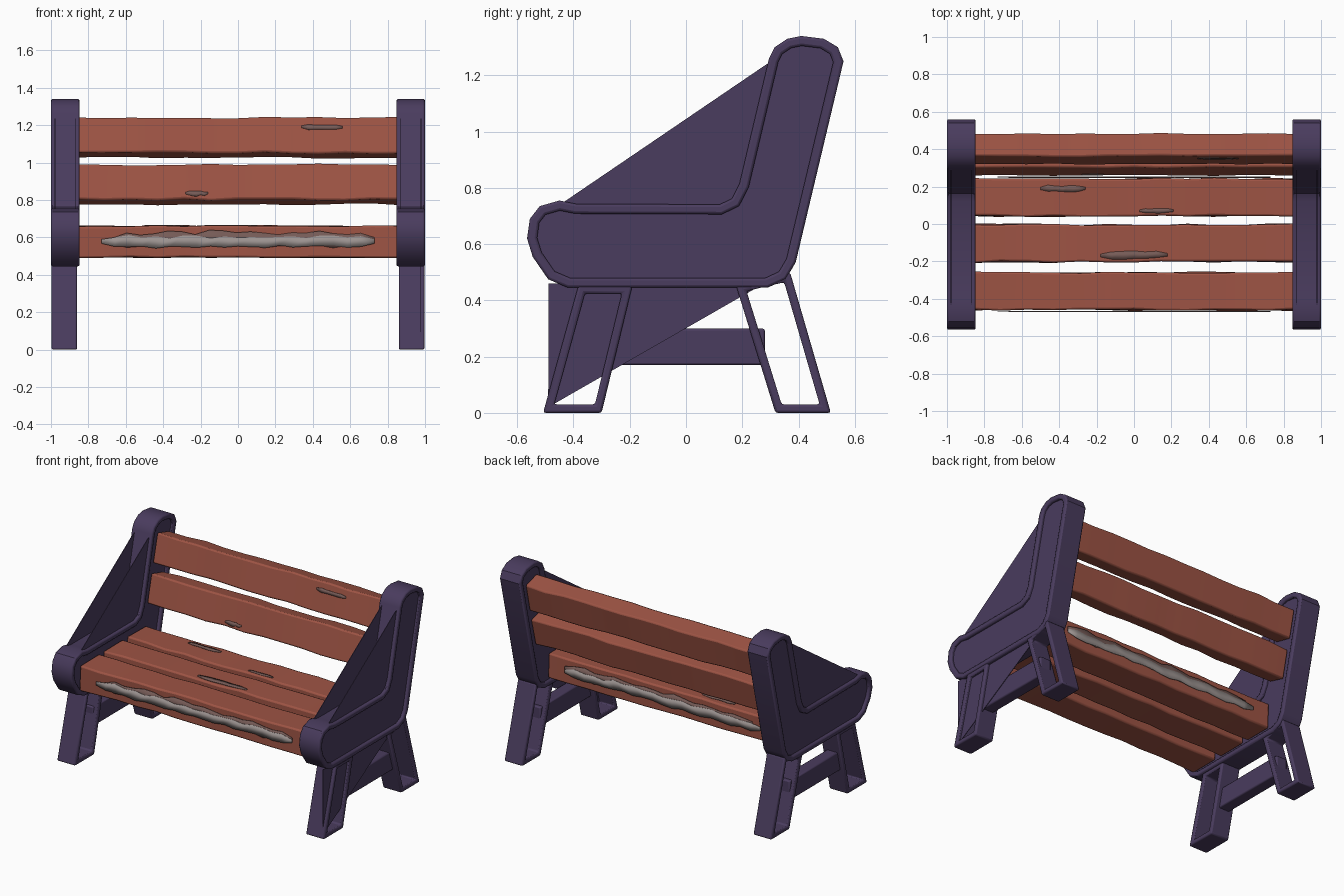
import bpy, bmesh, math, random
from mathutils import Vector

cube = bpy.data.objects.get("Cube")
if cube:
    bpy.data.objects.remove(cube)
random.seed(4)
parts = []


def material(name, rgb):
    m = bpy.data.materials.new(name)
    m.use_nodes = True
    m.diffuse_color = (*rgb, 1)
    m.node_tree.nodes["Principled BSDF"].inputs["Base Color"].default_value = (*rgb, 1)
    return m


purple = material("purple metal", (0.068, 0.045, 0.112))
wood = material("red brown wood", (0.34, 0.088, 0.058))
grey = material("bare grey wood", (0.33, 0.29, 0.28))
worn = material("worn brown wood", (0.18, 0.105, 0.095))


def finish(name, bm, mat, bevel=0.0):
    bmesh.ops.recalc_face_normals(bm, faces=bm.faces)
    mesh = bpy.data.meshes.new(name)
    bm.to_mesh(mesh)
    bm.free()
    mesh.materials.append(mat)
    ob = bpy.data.objects.new(name, mesh)
    bpy.context.collection.objects.link(ob)
    if bevel:
        mod = ob.modifiers.new("bevel", "BEVEL")
        mod.width = bevel
        mod.segments = 2
        mod.limit_method = "ANGLE"
        mod.angle_limit = math.radians(40)
    parts.append(ob)
    return ob


def inset(points, d):
    """Mitred inward offset of a clockwise outline."""
    out = []
    for i, p in enumerate(points):
        p = Vector(p)
        a = (p - Vector(points[i - 1])).normalized()
        b = (Vector(points[(i + 1) % len(points)]) - p).normalized()
        na, nb = Vector((a.y, -a.x)), Vector((b.y, -b.x))
        out.append(p + (na + nb) * d / (1 + na.dot(nb)))
    return out


def strap(name, outline, x0, x1, thick):
    """Flat band bent around a closed side outline."""
    bm = bmesh.new()
    rings = []
    for pts, x in ((outline, x0), (outline, x1),
                   (inset(outline, thick), x1), (inset(outline, thick), x0)):
        rings.append([bm.verts.new((x, p[0], p[1])) for p in pts])
    n = len(outline)
    for k in range(4):
        a, b = rings[k], rings[(k + 1) % 4]
        for i in range(n):
            j = (i + 1) % n
            bm.faces.new((a[i], a[j], b[j], b[i]))
    return finish(name, bm, purple, 0.009)


def sheet(name, outline, x):
    """Thin upright plate at a given x."""
    bm = bmesh.new()
    low = [bm.verts.new((x - 0.002, p[0], p[1])) for p in outline]
    high = [bm.verts.new((x + 0.002, p[0], p[1])) for p in outline]
    bm.faces.new(low)
    bm.faces.new(high)
    for i in range(len(low)):
        j = (i + 1) % len(low)
        bm.faces.new((low[i], low[j], high[j], high[i]))
    return finish(name, bm, purple)


def box(name, centre, size, mat, bevel):
    bm = bmesh.new()
    bmesh.ops.create_cube(bm, size=1)
    bmesh.ops.scale(bm, vec=size, verts=bm.verts)
    bmesh.ops.translate(bm, vec=centre, verts=bm.verts)
    return finish(name, bm, mat, bevel)


def plank(name, y, z, width, thick, angle):
    """Uneven board along x; width runs along the tilted direction."""
    bm = bmesh.new()
    u = Vector((0, math.cos(angle), math.sin(angle)))
    v = Vector((0, -math.sin(angle), math.cos(angle)))
    rings = []
    count = 13
    for i in range(count):
        x = -0.86 + 1.72 * i / (count - 1)
        ring = []
        for su, sv in ((-1, -1), (1, -1), (1, 1), (-1, 1)):
            a = su * (width / 2 - random.uniform(0, 0.011))
            b = sv * (thick / 2 - random.uniform(0, 0.007))
            ring.append(bm.verts.new(Vector((x, y, z)) + u * a + v * b))
        rings.append(ring)
    for a, b in zip(rings, rings[1:]):
        for k in range(4):
            m = (k + 1) % 4
            bm.faces.new((a[k], a[m], b[m], b[k]))
    bm.faces.new(rings[0])
    bm.faces.new(rings[-1])
    return finish(name, bm, wood, 0.01)


def patch(name, centre, up, length, height, mat):
    """Ragged flat plate of worn paint."""
    bm = bmesh.new()
    up = Vector(up).normalized()
    count = max(6, int(length * 14))
    rows = []
    for i in range(count + 1):
        t = i / count
        taper = 0.35 if i in (0, count) else random.uniform(0.65, 1)
        base = Vector(centre) + Vector(((t - 0.5) * length, 0, 0))
        shift = random.uniform(-0.1, 0.1) * height
        rows.append([bm.verts.new(base + up * (s * taper * height / 2 + shift))
                     for s in (-1, 1)])
    for a, b in zip(rows, rows[1:]):
        bm.faces.new((a[0], b[0], b[1], a[1]))
    ob = finish(name, bm, mat)
    mod = ob.modifiers.new("thickness", "SOLIDIFY")
    mod.thickness = 0.004
    mod.offset = 0
    return ob


# Side outlines (y, z), clockwise
arm_front = [(-0.42, 0.445), (-0.49, 0.475), (-0.545, 0.555), (-0.565, 0.62),
             (-0.555, 0.69), (-0.52, 0.735), (-0.45, 0.755)]
elbow = [(-0.39, 0.743), (0.12, 0.741), (0.163, 0.762), (0.19, 0.815)]
post = [(0.295, 1.26), (0.315, 1.3), (0.36, 1.33), (0.41, 1.34), (0.49, 1.33),
        (0.54, 1.3), (0.56, 1.25), (0.39, 0.535), (0.355, 0.475), (0.29, 0.445)]
loop = arm_front + elbow + post
middle = inset(loop, 0.015)
web = middle[:len(arm_front)] + middle[len(arm_front) + len(elbow):]
front_leg = [(-0.19, 0.455), (-0.3, 0), (-0.508, 0), (-0.382, 0.455)]
back_leg = [(0.37, 0.5), (0.515, 0), (0.318, 0), (0.177, 0.455)]

# End frames, legs, braces and side sheets
for s, side in ((1, "left"), (-1, "right")):
    strap(side + "_arm_and_post", loop, s * 0.847, s * 1.0, 0.035)
    strap(side + "_front_leg", front_leg, s * 0.86, s * 0.997, 0.03)
    strap(side + "_back_leg", back_leg, s * 0.86, s * 0.997, 0.03)
    sheet(side + "_outer_sheet", web, s * 0.978)
    sheet(side + "_inner_sheet", web, s * 0.868)
    box(side + "_brace", (s * 0.93, 0.005, 0.235), (0.08, 0.55, 0.13), purple, 0.008)
sheet("left_leg_gusset", [(-0.49, 0.02), (-0.488, 0.46), (0.26, 0.45)], 0.975)

# Seat and back boards
for i, y in enumerate((-0.36, -0.103, 0.142)):
    plank(f"seat_plank_{i + 1}", y, 0.577, 0.212, 0.175, 0)
lean = math.radians(13.3)
for i, (y, z) in enumerate(((0.342, 0.883), (0.4025, 1.133))):
    plank(f"back_plank_{i + 1}", y, z, 0.205, 0.134, math.pi / 2 - lean)

# Worn paint on the seat edges
for name, y, out in (("front", -0.466, -1), ("rear", 0.248, 1)):
    patch(name + "_edge_wear", (0.03, y, 0.59), (0, 0, 1), 1.4, 0.085, worn)
    patch(name + "_edge_bare_wood", (0, y + out * 0.003, 0.577), (0, 0, 1), 1.46, 0.065, grey)

# Small scuffs on the seat tops and back boards
for x, y, w, h in ((-0.38, 0.19, 0.24, 0.04), (0, -0.165, 0.36, 0.045), (0.12, 0.07, 0.18, 0.03)):
    patch("seat_scuff", (x, y, 0.6635), (0, 1, 0), w, h, worn)
slope = (0, math.sin(lean), math.cos(lean))
for x, y, z, w in ((0.45, 0.351, 1.19, 0.22), (-0.22, 0.264, 0.835, 0.12)):
    patch("back_scuff", (x, y, z), slope, w, 0.03, worn)

# Smooth shading with sharp edges kept
bpy.ops.object.select_all(action="DESELECT")
for ob in parts:
    ob.select_set(True)
bpy.context.view_layer.objects.active = parts[0]
bpy.ops.object.shade_smooth_by_angle(angle=math.radians(35))
